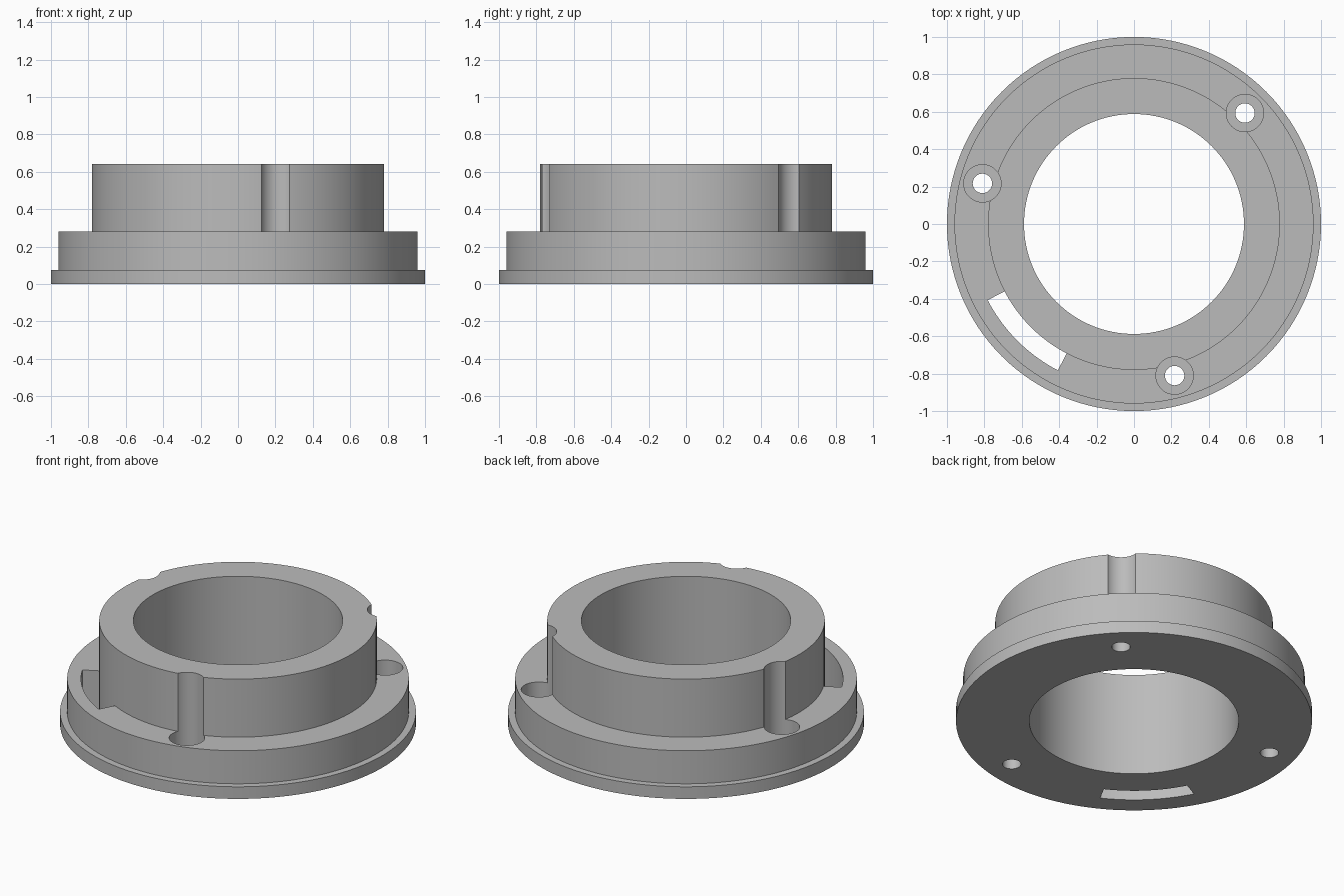
import bpy, bmesh
from math import sin, cos, radians

cube = bpy.data.objects.get("Cube")
if cube:
    bpy.data.objects.remove(cube, do_unlink=True)

grey = bpy.data.materials.new("plain grey")
grey.use_nodes = True
COLOUR = (0.5, 0.5, 0.5, 1)
grey.diffuse_color = COLOUR
grey.node_tree.nodes["Principled BSDF"].inputs["Base Color"].default_value = COLOUR


def prism(name, outline, z0, z1):
    """Solid made by raising a flat outline from z0 to z1."""
    bm = bmesh.new()
    base = bm.faces.new([bm.verts.new((x, y, z0)) for x, y in outline])
    raised = bmesh.ops.extrude_face_region(bm, geom=[base])["geom"]
    for v in raised:
        if isinstance(v, bmesh.types.BMVert):
            v.co.z = z1
    bmesh.ops.recalc_face_normals(bm, faces=bm.faces)
    mesh = bpy.data.meshes.new(name)
    bm.to_mesh(mesh)
    bm.free()
    mesh.materials.append(grey)
    obj = bpy.data.objects.new(name, mesh)
    bpy.context.collection.objects.link(obj)
    return obj


def arc(radius, start, end, count):
    angles = [radians(start + (end - start) * i / count) for i in range(count + 1)]
    return [(radius * cos(a), radius * sin(a)) for a in angles]


def cylinder(name, radius, z0, z1, centre=(0, 0), sides=128):
    ring = arc(radius, 0, 360, sides)[:-1]
    return prism(name, [(x + centre[0], y + centre[1]) for x, y in ring], z0, z1)


def combine(target, tool, operation):
    """Apply a boolean and discard the tool."""
    mod = target.modifiers.new(operation, 'BOOLEAN')
    mod.operation, mod.object, mod.solver = operation, tool, 'EXACT'
    bpy.context.view_layer.objects.active = target
    bpy.ops.object.modifier_apply(modifier=mod.name)
    bpy.data.objects.remove(tool, do_unlink=True)


# Stepped flange
body = cylinder("flanged_collar", 0.96, 0, 0.28)
combine(body, cylinder("rim", 1.0, 0, 0.075), 'UNION')

# Curved slot through the flange, closed on its inside by the hub wall
slot = arc(0.882, 207.5, 242.5, 24) + arc(0.72, 242.5, 207.5, 24)
combine(body, prism("slot_cutter", slot, -0.1, 0.4), 'DIFFERENCE')

# Raised hub and central bore
combine(body, cylinder("hub", 0.78, 0, 0.64), 'UNION')
combine(body, cylinder("bore_cutter", 0.588, -0.1, 0.8), 'DIFFERENCE')

# Three counterbored screw holes, which also groove the hub
for angle in (45, 165, 285):
    spot = (0.839 * cos(radians(angle)), 0.839 * sin(radians(angle)))
    combine(body, cylinder("head_cutter", 0.1, 0.075, 0.8, spot, 48), 'DIFFERENCE')
    combine(body, cylinder("screw_cutter", 0.052, -0.1, 0.2, spot, 32), 'DIFFERENCE')

# Smooth walls with crisp edges
bpy.ops.object.select_all(action='DESELECT')
body.select_set(True)
bpy.context.view_layer.objects.active = body
bpy.ops.object.shade_smooth_by_angle(angle=radians(30))
